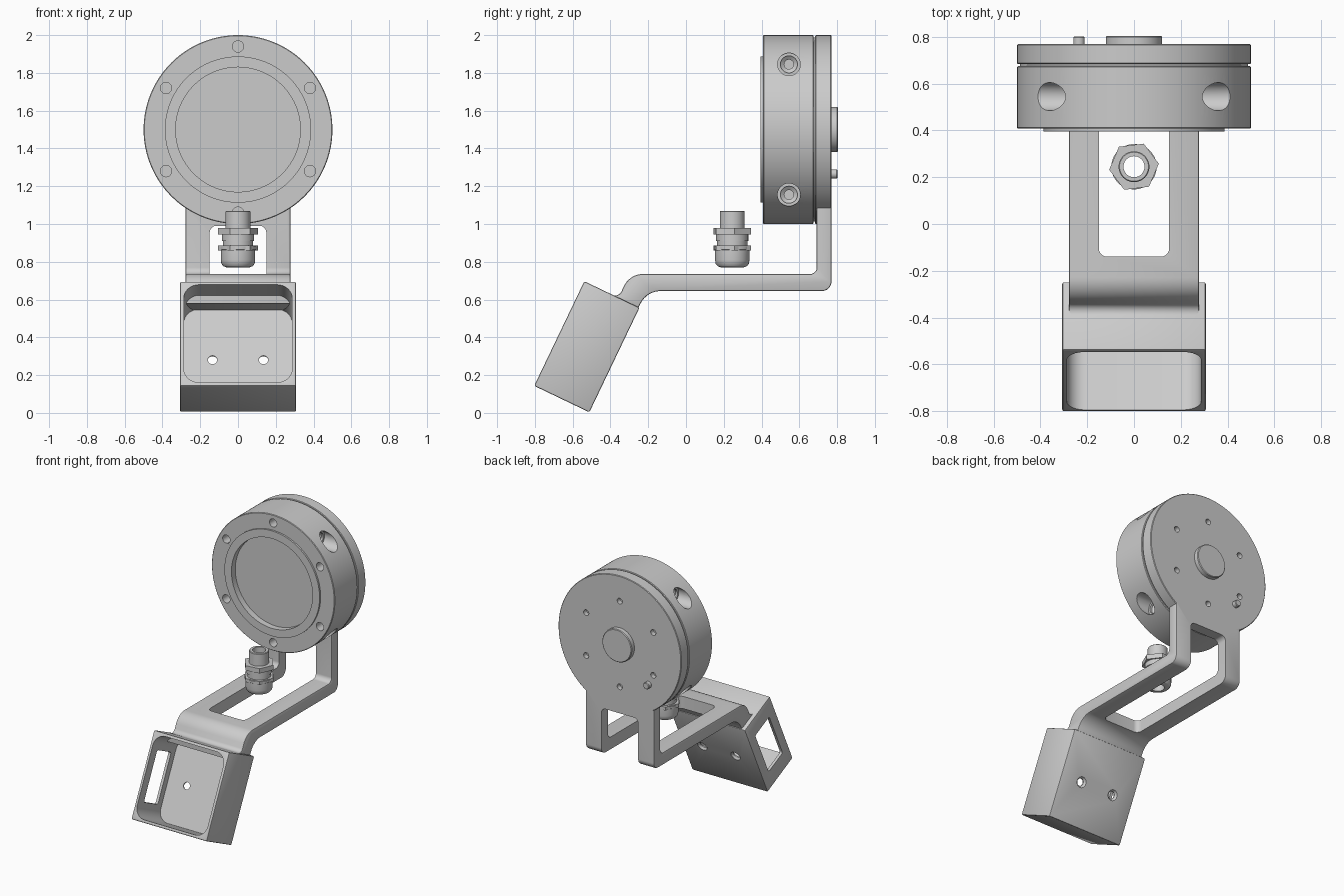
import bpy, bmesh, math
from mathutils import Matrix, Vector

if "Cube" in bpy.data.objects:
    bpy.data.objects.remove(bpy.data.objects["Cube"])

def rot(deg, axis):
    return Matrix.Rotation(math.radians(deg), 4, axis)

ALONG_Y = rot(-90, 'X')          # turns a z-axis lathe to the y axis
TILT = Matrix.Translation((0, -0.525, 0.35)) @ rot(-25.6, 'X')   # frame of the box

def make(name, bm, mat=Matrix.Identity(4)):
    bm.transform(mat)
    bmesh.ops.recalc_face_normals(bm, faces=bm.faces)
    me = bpy.data.meshes.new(name)
    bm.to_mesh(me)
    bm.free()
    ob = bpy.data.objects.new(name, me)
    bpy.context.collection.objects.link(ob)
    return ob

def lathe(name, profile, mat=Matrix.Identity(4), segs=32, closed=False, phase=0):
    """Revolve (radius, height) points about z; open profiles get flat caps."""
    bm = bmesh.new()
    rings = []
    for r, h in profile:
        rings.append([bm.verts.new((r * math.cos(a), r * math.sin(a), h)) for a in
                      (math.radians(phase) + 2 * math.pi * i / segs for i in range(segs))])
    pairs = list(zip(rings, rings[1:]))
    if closed:
        pairs.append((rings[-1], rings[0]))
    else:
        bm.faces.new(rings[0])
        bm.faces.new(rings[-1])
    for a, b in pairs:
        for i in range(segs):
            j = (i + 1) % segs
            bm.faces.new((a[i], a[j], b[j], b[i]))
    return make(name, bm, mat)

def block(name, lo, hi, mat=Matrix.Identity(4), bevel=0, axis=None, segs=6):
    """Box between two corners; bevels all edges or only those along one axis."""
    bm = bmesh.new()
    bmesh.ops.create_cube(bm, size=1)
    lo, hi = Vector(lo), Vector(hi)
    for v in bm.verts:
        v.co = Vector([(lo[i] + hi[i]) / 2 + v.co[i] * (hi[i] - lo[i]) for i in range(3)])
    if bevel:
        edges = [e for e in bm.edges if axis is None or
                 abs((e.verts[0].co - e.verts[1].co).normalized()[axis]) > 0.9]
        bmesh.ops.bevel(bm, geom=edges, offset=bevel, segments=segs, profile=0.5, affect='EDGES')
    return make(name, bm, mat)

def rounded(points, steps=8):
    """Fillet the corners of a closed 2D outline of (y, z, radius)."""
    out = []
    for i, (y, z, r) in enumerate(points):
        p = Vector((y, z))
        if not r:
            out.append(p)
            continue
        a = (Vector(points[i - 1][:2]) - p).normalized()
        b = (Vector(points[(i + 1) % len(points)][:2]) - p).normalized()
        half = a.angle(b) / 2
        c = p + (a + b).normalized() * r / math.sin(half)
        t = r / math.tan(half)
        s, e = p + a * t - c, p + b * t - c
        for k in range(steps + 1):
            d = s.lerp(e, k / steps).normalized() * r
            out.append(c + d)
    return out

def boolean(ob, others, op='DIFFERENCE'):
    bpy.context.view_layer.objects.active = ob
    for o in others:
        m = ob.modifiers.new('bool', 'BOOLEAN')
        m.operation, m.solver, m.object = op, 'EXACT', o
        bpy.ops.object.modifier_apply(modifier=m.name)
        bpy.data.objects.remove(o)

def on_circle(radius, y, phase=90):
    for k in range(6):
        a = math.radians(phase + 60 * k)
        yield Matrix.Translation((radius * math.cos(a), y, 1.5 + radius * math.sin(a))) @ ALONG_Y

AXIS = Matrix.Translation((0, 0, 1.5)) @ ALONG_Y

# Round housing with raised front lip and shallow recess
housing = lathe('housing', [(0.33, 0.44), (0.33, 0.395), (0.387, 0.395), (0.387, 0.408),
                            (0.496, 0.408), (0.5, 0.412), (0.5, 0.672), (0.496, 0.676),
                            (0.488, 0.676), (0.488, 0.70)], AXIS, 128)
cuts = [lathe('cut', [(0.03, -0.1), (0.03, 0.1)], m) for m in on_circle(0.44, 0.42)]
# Stepped cable ports, drilled along x
port = [(0.025, 0.14), (0.025, 0.25), (0.045, 0.265), (0.045, 0.28), (0.06, 0.28), (0.06, 0.6)]
for side in (-1, 1):
    for dz in (-0.345, 0.345):
        cuts.append(lathe('cut', port, Matrix.Translation((0, 0.545, 1.5 + dz)) @ rot(90 * side, 'Y'), 40))
boolean(housing, cuts)

# Back plate and bent bracket arm in one piece, with a window through the arm
plate = lathe('back_plate_and_arm', [(0.496, 0.684), (0.5, 0.688), (0.5, 0.766), (0.496, 0.77)], AXIS, 128)
outline = rounded([(0.77, 1.1, 0), (0.77, 0.645, 0.05), (-0.205, 0.645, 0.12), (-0.262, 0.54, 0),
                   (-0.43, 0.58, 0), (-0.43, 0.643, 0), (-0.357, 0.611, 0.035),
                   (-0.298, 0.735, 0.11), (0.692, 0.735, 0.035), (0.692, 1.1, 0)])
bm = bmesh.new()
face = bm.faces.new([bm.verts.new((-0.278, p.x, p.y)) for p in outline])
ext = bmesh.ops.extrude_face_region(bm, geom=[face])
bmesh.ops.translate(bm, vec=(0.556, 0, 0), verts=[v for v in ext['geom'] if isinstance(v, bmesh.types.BMVert)])
rim = [e for e in bm.edges if abs(e.verts[0].co.x - e.verts[1].co.x) < 1e-5]
bmesh.ops.bevel(bm, geom=rim, offset=0.008, segments=2, profile=0.5, affect='EDGES')
boolean(plate, [make('arm', bm)], 'UNION')
cuts = [block('cut', (-0.15, -0.14, 0.4), (0.15, 1.0, 0.99), bevel=0.035)]
cuts += [lathe('cut', [(0.021, -0.035), (0.021, 0.1)], m) for m in on_circle(0.315, 0.77)]
boolean(plate, cuts)

# Boss and locating pin on the back
boss = lathe('rear_boss', [(0.12, 0.75), (0.12, 0.8), (0.115, 0.805)], AXIS, 64)
pin = lathe('rear_pin', [(0.024, 0.75), (0.024, 0.798), (0.02, 0.802)],
            Matrix.Translation((-0.235, 0, 1.265)) @ ALONG_Y, 24)

# Tilted open box with one side window and two countersunk holes
box = block('tilted_box', (-0.307, -0.162, -0.307), (0.307, 0.162, 0.307), TILT, 0.008, None, 2)
cuts = [block('cut', (-0.287, -0.3, -0.287), (0.287, 0.14, 0.287), TILT, 0.08, 1, 8),
        block('cut', (-0.4, -0.09, -0.18), (-0.2, 0.09, 0.18), TILT, 0.015, 0, 4)]
for x in (-0.135, 0.135):
    cuts.append(lathe('cut', [(0.025, 0.1), (0.025, 0.148), (0.038, 0.163), (0.038, 0.2)],
                      TILT @ Matrix.Translation((x, 0, -0.01)) @ ALONG_Y))
boolean(box, cuts)

# Cable gland: bored body with two hex collars
GLAND = Matrix.Translation((0, 0.245, 0))
gland = lathe('gland_body', [(0.045, 0.77), (0.06, 0.77), (0.078, 0.777), (0.088, 0.79), (0.091, 0.81),
                             (0.091, 0.86), (0.097, 0.865), (0.097, 0.88), (0.08, 0.885), (0.08, 0.91),
                             (0.085, 0.91), (0.085, 0.945), (0.066, 0.95), (0.066, 1.066),
                             (0.062, 1.07), (0.045, 1.07)], GLAND, 48, True)
collars = []
for name, z0, z1 in (('gland_upper_hex', 0.945, 0.98), ('gland_lower_hex', 0.86, 0.885)):
    collars.append(lathe(name, [(0.055, z0), (0.107, z0), (0.107, z1), (0.055, z1)], GLAND, 6, True, 7))

# Smooth shading with sharp edges kept
bpy.ops.object.select_all(action='DESELECT')
for ob in (housing, plate, boss, pin, box, gland, *collars):
    ob.select_set(True)
    bpy.context.view_layer.objects.active = ob
bpy.ops.object.shade_smooth_by_angle(angle=math.radians(30))
